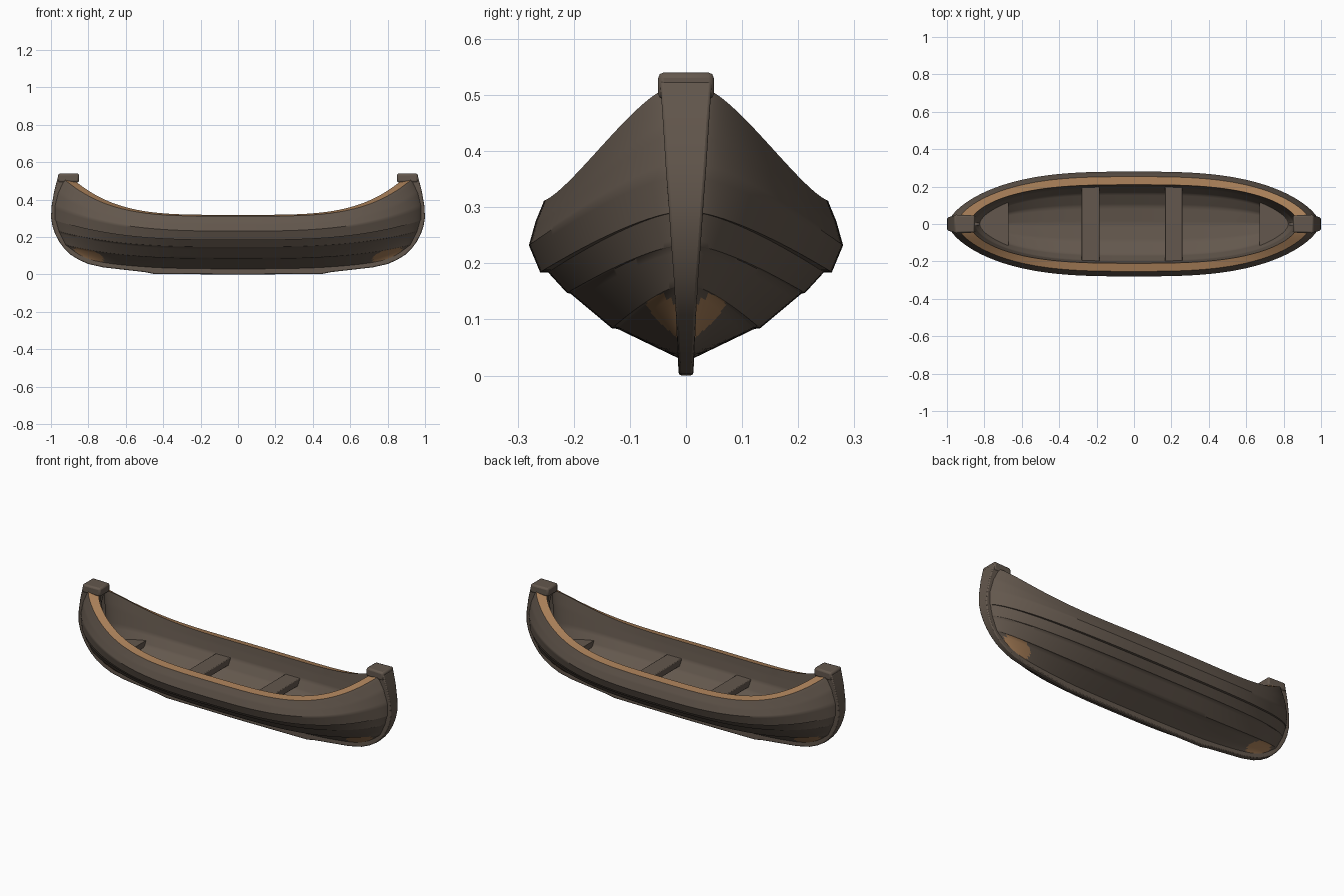
import bpy, bmesh, math
from mathutils import Vector

if "Cube" in bpy.data.objects:
    bpy.data.objects.remove(bpy.data.objects["Cube"])


def material(name, rgb):
    m = bpy.data.materials.new(name)
    m.diffuse_color = (*rgb, 1)
    m.use_nodes = True
    m.node_tree.nodes["Principled BSDF"].inputs["Base Color"].default_value = m.diffuse_color
    return m


DARK = material("dark wood", (0.125, 0.096, 0.074))
TAN = material("tan wood", (0.38, 0.205, 0.095))


def finish(bm, name, bevel=0.0, mirror=None, angle=35):
    me = bpy.data.meshes.new(name)
    bm.to_mesh(me)
    bm.free()
    ob = bpy.data.objects.new(name, me)
    bpy.context.collection.objects.link(ob)
    me.materials.append(DARK)
    me.materials.append(TAN)
    for o in bpy.context.selected_objects:
        o.select_set(False)
    ob.select_set(True)
    bpy.context.view_layer.objects.active = ob
    bpy.ops.object.shade_smooth_by_angle(angle=math.radians(angle))
    if mirror is not None:
        m = ob.modifiers.new("Mirror", 'MIRROR')
        m.use_axis = [k == mirror for k in range(3)]
        m.merge_threshold = 0.0005
    if bevel:
        b = ob.modifiers.new("Bevel", 'BEVEL')
        b.width, b.segments, b.limit_method = bevel, 2, 'ANGLE'
    return ob


# Hull lines: midship y, z, then end x, y, z
ROWS = [
    (.012, .030, .82, .010, .074),   # keel seam
    (.122, .083, .925, .014, .158),
    (.132, .084, .926, .014, .159),  # first lap
    (.206, .146, .960, .018, .230),
    (.212, .147, .961, .018, .231),  # second lap
    (.246, .184, .978, .020, .290),
    (.260, .184, .980, .022, .290),  # third lap
    (.280, .232, .984, .024, .365),
    (.268, .275, .965, .030, .440),
    (.256, .304, .935, .036, .500),
    (.253, .312, .930, .036, .510),  # rail outer edge
    (.210, .319, .870, .018, .500),  # rail inner edge
    (.206, .280, .860, .012, .420),
    (.198, .225, .850, .008, .300),
    (.165, .170, .830, .004, .235),
    (.095, .128, .800, .001, .195),
    (.000, .115, .780, .000, .180),  # floor centre
]
RAIL = 10
STATIONS, SUB = 160, 6


def fullness(t, power=.62):
    return max(0.0, 1 - abs(t) ** 3) ** power


def hull_point(k, t):
    ym, zm, xe, ye, ze = ROWS[k]
    power = 4 if zm > .26 else 3
    full = fullness(t, .73 if k <= RAIL else .62)
    return Vector((t * xe, ye + (ym - ye) * full,
                   zm + (ze - zm) * abs(t) ** power))


# Hull, rail and inner skin as one lofted half, mirrored across y
bm = bmesh.new()
grid = []
for i in range(STATIONS + 1):
    t = math.sin(math.pi / 2 * (2 * i / STATIONS - 1))
    pts = [hull_point(k, t) for k in range(len(ROWS))]
    line = [bm.verts.new(a.lerp(b, k / SUB))
            for a, b in zip(pts, pts[1:]) for k in range(SUB)]
    line.append(bm.verts.new(pts[-1]))
    grid.append(line)
for i in range(STATIONS):
    for j in range(len(grid[0]) - 1):
        f = bm.faces.new((grid[i][j], grid[i][j + 1],
                          grid[i + 1][j + 1], grid[i + 1][j]))
        seg = j // SUB
        c = f.calc_center_median()
        # worn oval patches low on both ends
        u = abs(c.x) - .80
        v = c.z - .097 - .30 * u
        worn = seg < 6 and (abs(u) / .08) ** 2.6 + (abs(v) / .036) ** 2.6 < 1
        f.material_index = 1 if seg == RAIL or worn else 0
finish(bm, "hull", mirror=1)

# Keel and stem post: outer x, z, inner x, z, half width
STEM = [
    (.00, .000, .00, .04, .013), (.45, .003, .45, .045, .013),
    (.50, .013, .50, .05, .014), (.72, .038, .70, .08, .015),
    (.80, .056, .77, .10, .016), (.85, .078, .81, .12, .017),
    (.895, .106, .845, .15, .018), (.93, .140, .87, .18, .020),
    (.956, .175, .888, .21, .022), (.977, .215, .90, .24, .025),
    (.992, .258, .907, .27, .028), (1.0, .305, .91, .30, .031),
    (.996, .370, .905, .37, .036), (.982, .450, .89, .45, .041),
    (.962, .525, .87, .525, .046),
]
bm = bmesh.new()
rings = [[bm.verts.new(p) for p in ((xo, -w, zo), (xo, w, zo), (xi, w, zi), (xi, -w, zi))]
         for xo, zo, xi, zi, w in STEM]
for a, b in zip(rings, rings[1:]):
    for k in range(4):
        n = (k + 1) % 4
        bm.faces.new((a[k], a[n], b[n], b[k]))
bm.faces.new(rings[-1])
bmesh.ops.recalc_face_normals(bm, faces=bm.faces)
finish(bm, "keel_and_stems", bevel=.005, mirror=0)


def prism(name, outline, z0, z1, bevel, mirror=None):
    bm = bmesh.new()
    lo = [bm.verts.new((x, y, z0)) for x, y in outline]
    hi = [bm.verts.new((x, y, z1)) for x, y in outline]
    bm.faces.new(lo)
    bm.faces.new(hi)
    for k in range(len(lo)):
        n = (k + 1) % len(lo)
        bm.faces.new((lo[k], lo[n], hi[n], hi[k]))
    bmesh.ops.recalc_face_normals(bm, faces=bm.faces)
    return finish(bm, name, bevel, mirror)


# Stem heads hooked inward at both ends
prism("stem_heads", [(.850, -.046), (.962, -.05), (.962, .05), (.850, .046)],
      .492, .54, .010, mirror=0)

# End decks following the inner skin
xs = [.67 + .18 * k / 8 for k in range(9)]
side = [(x, .012 + .198 * fullness(x / .855)) for x in xs]
prism("end_decks", side + [(x, -y) for x, y in reversed(side)],
      .195, .228, 0, mirror=0)

# Cross seats
for name, x0, x1 in (("left_seat", -.28, -.185), ("right_seat", .165, .26)):
    prism(name, [(x0, -.2), (x1, -.2), (x1, .2), (x0, .2)], .19, .228, .004)
